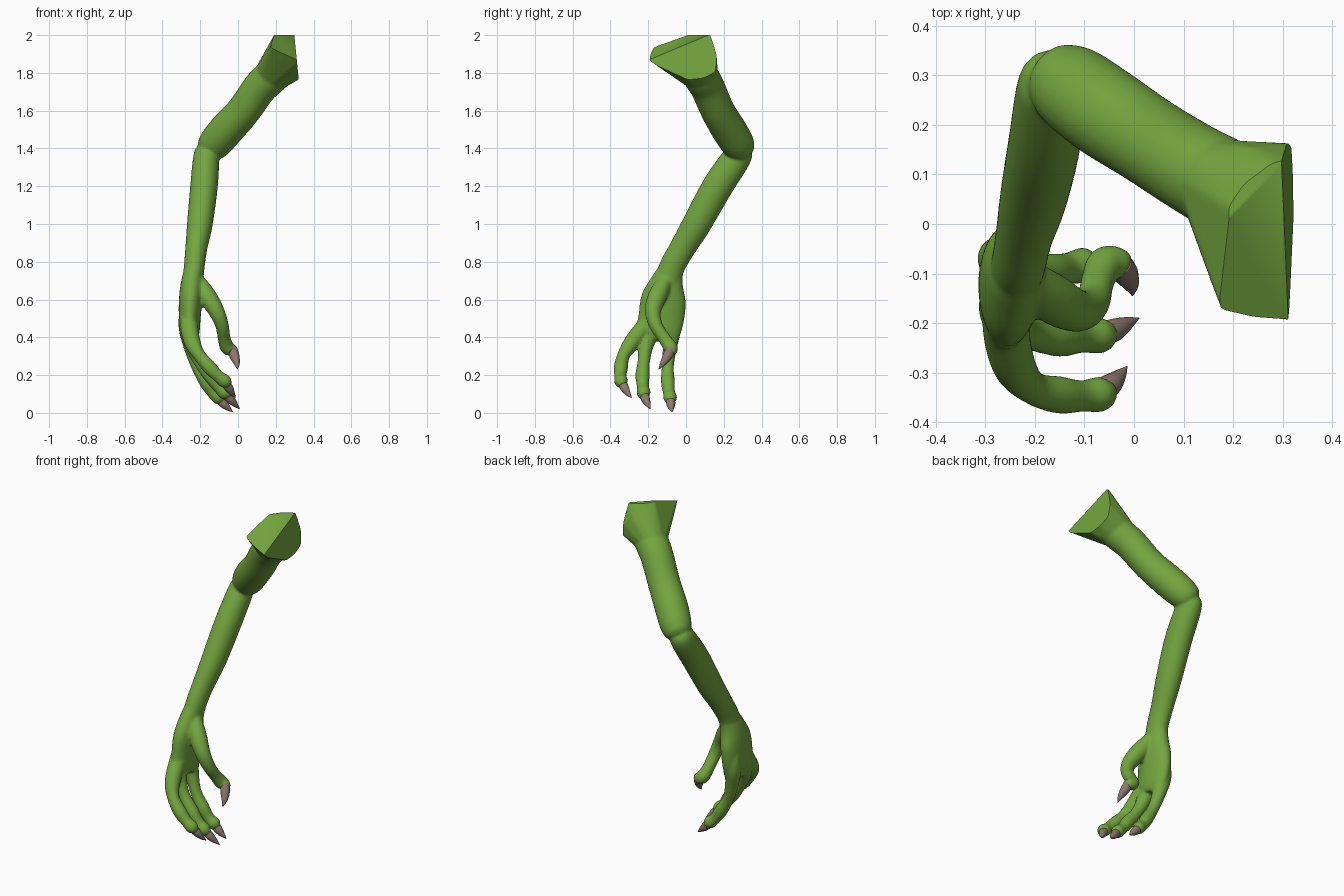
import bpy, bmesh, math
from mathutils import Vector

if "Cube" in bpy.data.objects:
    bpy.data.objects.remove(bpy.data.objects["Cube"])


def material(name, rgb):
    m = bpy.data.materials.new(name)
    m.diffuse_color = (*rgb, 1)
    m.use_nodes = True
    m.node_tree.nodes["Principled BSDF"].inputs["Base Color"].default_value = m.diffuse_color
    return m


green = material("skin green", (0.175, 0.38, 0.05))
taupe = material("claw taupe", (0.27, 0.195, 0.16))


def spline(pts, steps):
    """Catmull-Rom samples through points of any dimension."""
    p = [Vector(q) for q in pts]
    p = [p[0] * 2 - p[1]] + p + [p[-1] * 2 - p[-2]]
    out = []
    for i in range(1, len(p) - 2):
        a, b, c, d = p[i - 1:i + 3]
        for k in range(steps):
            t = k / steps
            out.append(0.5 * (2 * b + (c - a) * t + (2 * a - 5 * b + 4 * c - d) * t * t
                              + (3 * b - a - 3 * c + d) * t ** 3))
    return out + [p[-2]]


def tube(bm, pts, steps=6, sides=24):
    """Closed tube; each point is x, y, z, half width, half depth (toward y)."""
    s = spline([q if len(q) == 5 else (*q, q[3]) for q in pts], steps)
    c = [Vector(q[:3]) for q in s]
    rings = []
    for i, q in enumerate(s):
        t = (c[min(i + 1, len(c) - 1)] - c[max(i - 1, 0)]).normalized()
        v = Vector((0, 1, 0))
        v = (v - t * v.dot(t)).normalized()
        u = v.cross(t)
        rings.append([bm.verts.new(c[i] + u * max(q[3], .001) * math.cos(2 * math.pi * k / sides)
                                   + v * max(q[4], .001) * math.sin(2 * math.pi * k / sides))
                      for k in range(sides)])
    for r0, r1 in zip(rings, rings[1:]):
        for k in range(sides):
            j = (k + 1) % sides
            bm.faces.new((r0[k], r0[j], r1[j], r1[k]))
    bm.faces.new(rings[0][::-1])
    bm.faces.new(rings[-1])


def make_object(name, bm, mat, angle):
    me = bpy.data.meshes.new(name)
    bmesh.ops.recalc_face_normals(bm, faces=bm.faces)
    bm.to_mesh(me)
    bm.free()
    me.materials.append(mat)
    ob = bpy.data.objects.new(name, me)
    bpy.context.collection.objects.link(ob)
    bpy.ops.object.select_all(action='DESELECT')
    ob.select_set(True)
    bpy.context.view_layer.objects.active = ob
    bpy.ops.object.shade_smooth_by_angle(angle=math.radians(angle))
    return ob


body = bmesh.new()

# upper arm, ending in the pointed elbow
tube(body, [(.25, .03, 1.88, .09), (.185, .075, 1.79, .095), (.115, .115, 1.72, .092),
            (.03, .168, 1.6, .09), (-.06, .227, 1.5, .093), (-.125, .275, 1.425, .088),
            (-.16, .302, 1.395, .07), (-.178, .315, 1.38, .04)])
# forearm and wrist
tube(body, [(-.165, .30, 1.41, .05), (-.168, .275, 1.36, .068, .075), (-.18, .168, 1.2, .073, .082),
            (-.202, .057, 1.0, .068, .077), (-.221, -.02, .87, .058, .069),
            (-.232, -.075, .77, .055, .068), (-.24, -.10, .68, .055, .07)])
# palm
tube(body, [(-.232, -.07, .78, .045, .06), (-.242, -.098, .70, .058, .085),
            (-.25, -.118, .61, .062, .118), (-.255, -.13, .51, .058, .122),
            (-.25, -.15, .42, .046, .115), (-.245, -.16, .385, .03, .09)])

# fingers: skin path with swollen joints, then claw path
digits = {
    "outer_finger": [(-.262, -.15, .62, .028), (-.26, -.205, .48, .046), (-.242, -.285, .375, .044),
                     (-.205, -.33, .305, .034), (-.15, -.345, .24, .038),
                     (-.105, -.347, .195, .032), (-.068, -.343, .165, .036), (-.046, -.335, .145, .02)],
    "middle_finger": [(-.27, -.12, .62, .026), (-.268, -.17, .47, .046), (-.245, -.21, .36, .040),
                      (-.205, -.223, .275, .033), (-.15, -.23, .20, .038),
                      (-.105, -.228, .14, .032), (-.068, -.224, .105, .037), (-.044, -.216, .085, .02)],
    "inner_finger": [(-.268, -.07, .62, .028), (-.27, -.07, .47, .046), (-.25, -.085, .35, .038),
                     (-.218, -.096, .25, .032), (-.17, -.096, .165, .037),
                     (-.135, -.09, .11, .032), (-.10, -.083, .078, .036), (-.078, -.08, .06, .02)],
    "thumb": [(-.215, -.11, .70, .04), (-.165, -.15, .62, .05), (-.115, -.175, .54, .043),
              (-.085, -.16, .465, .036), (-.073, -.115, .395, .034),
              (-.058, -.083, .348, .038), (-.032, -.08, .33, .033), (-.018, -.088, .315, .02)],
}
claws = {
    "outer_finger": [(-.075, -.34, .165, .024), (-.048, -.325, .132, .023),
                     (-.028, -.305, .10, .013), (-.014, -.287, .08, .001)],
    "middle_finger": [(-.07, -.224, .105, .025), (-.038, -.213, .07, .023),
                      (-.012, -.2, .042, .013), (.01, -.19, .02, .001)],
    "inner_finger": [(-.10, -.083, .075, .025), (-.072, -.08, .045, .023),
                     (-.048, -.077, .022, .013), (-.028, -.073, .005, .001)],
    "thumb": [(-.03, -.08, .34, .026), (-.018, -.098, .30, .026),
              (-.006, -.122, .262, .016), (-.003, -.145, .23, .001)],
}
for name, path in digits.items():
    tube(body, path)
    bm = bmesh.new()
    tube(bm, claws[name], sides=16)
    make_object(name + "_claw", bm, taupe, 50)

# flared shoulder: hull from the arm ring out past the cut planes
hull = bmesh.new()
turn = Vector((.62, -.42, .66)).to_track_quat('Z', 'Y')
pts = [Vector((.17, .085, 1.78)) + turn @ Vector((.093 * math.cos(a), .093 * math.sin(a), 0))
       for a in [k * math.pi / 8 for k in range(16)]]
pts += [Vector(q) for q in [
    (.183, -.195, 1.955), (.207, .02, 2.03), (.24, .07, 2.03), (.30, .115, 2.03), (.34, .125, 2.02),
    (.35, -.225, 1.885), (.25, -.205, 1.915), (.235, .155, 1.91), (.34, .162, 1.90),
    (.34, .155, 1.82), (.34, .09, 1.785), (.275, .10, 1.75), (.27, .03, 1.742), (.34, .0, 1.775)]]
for q in pts:
    hull.verts.new(q)
res = bmesh.ops.convex_hull(hull, input=hull.verts)
spare = {g for g in res["geom_interior"] + res["geom_unused"] if isinstance(g, bmesh.types.BMVert)}
bmesh.ops.delete(hull, geom=list(spare), context='VERTS')
bmesh.ops.recalc_face_normals(hull, faces=hull.faces)
tmp = bpy.data.meshes.new("shoulder_hull")
hull.to_mesh(tmp)
hull.free()
body.from_mesh(tmp)
bpy.data.meshes.remove(tmp)

# fuse all skin parts into one smooth surface
arm = make_object("arm", body, green, 45)
rem = arm.modifiers.new("fuse", 'REMESH')
rem.mode = 'VOXEL'
rem.voxel_size = 0.007
smo = arm.modifiers.new("soften", 'SMOOTH')
smo.factor = 0.5
smo.iterations = 9
fused = bpy.data.meshes.new_from_object(arm.evaluated_get(bpy.context.evaluated_depsgraph_get()))
bpy.data.objects.remove(arm)

# flat cuts at the shoulder end
bm = bmesh.new()
bm.from_mesh(fused)
bpy.data.meshes.remove(fused)
for co, no in [((.30, -.204, 1.87), (.35, -.35, .87)), ((.308, 0, 1.9), (1, 0, .1)), ((0, 0, 2), (0, 0, 1))]:
    bmesh.ops.bisect_plane(bm, geom=bm.verts[:] + bm.edges[:] + bm.faces[:], dist=1e-5,
                           plane_co=co, plane_no=no, clear_outer=True)
    rim = [e for e in bm.edges if e.is_boundary]
    if rim:
        bmesh.ops.holes_fill(bm, edges=rim, sides=0)
make_object("arm", bm, green, 40)
